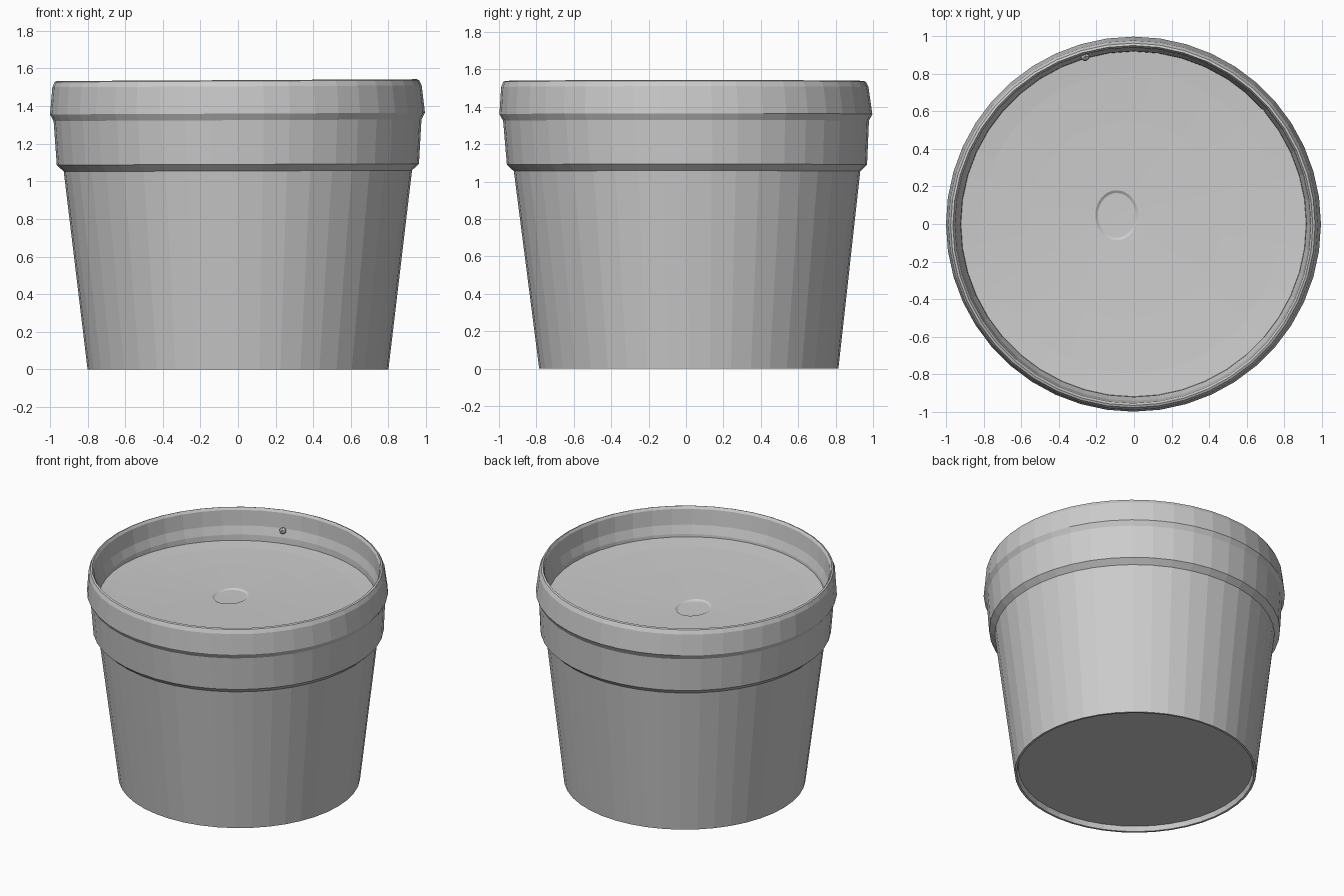
import bpy, bmesh, math
from mathutils import Vector

cube = bpy.data.objects.get("Cube")
if cube:
    bpy.data.objects.remove(cube, do_unlink=True)

SIDES = 44


def make_material(name, colour):
    mat = bpy.data.materials.new(name)
    mat.use_nodes = True
    mat.diffuse_color = colour
    mat.node_tree.nodes["Principled BSDF"].inputs["Base Color"].default_value = colour
    return mat


grey = make_material("plain grey", (0.6, 0.6, 0.6, 1))


def add_object(name, bm):
    mesh = bpy.data.meshes.new(name)
    bm.to_mesh(mesh)
    bm.free()
    mesh.materials.append(grey)
    obj = bpy.data.objects.new(name, mesh)
    bpy.context.collection.objects.link(obj)
    return obj


def bridge(bm, rings):
    """Join neighbouring rings of points; a one-point ring closes the surface."""
    rings = [[bm.verts.new(p) for p in ring] for ring in rings]
    for a, b in zip(rings, rings[1:]):
        for i in range(SIDES):
            j = (i + 1) % SIDES
            corners = [a[i % len(a)], a[j % len(a)], b[j % len(b)], b[i % len(b)]]
            bm.faces.new(list(dict.fromkeys(corners)))
    bmesh.ops.recalc_face_normals(bm, faces=bm.faces)


def ellipse(rx, ry, z, cx=0, cy=0):
    if rx == 0:
        return [Vector((cx, cy, z))]
    angles = [math.tau * i / SIDES for i in range(SIDES)]
    return [Vector((cx + rx * math.cos(a), cy + ry * math.sin(a), z)) for a in angles]


def lean(bm):
    """The hand-made pot leans slightly and its rim is a little uneven."""
    for v in bm.verts:
        t = v.co.z / 1.54
        v.co.z += 0.005 * v.co.x * t
        v.co.x -= 0.006 * t ** 6
        v.co.y += 0.015 - 0.012 * t - 0.011 * t ** 6


# Pot wall: recessed underside, tapered body, two collars, thin lip, inner wall
bm = bmesh.new()
profile = [(0, 0.035), (0.775, 0.035), (0.785, 0.0), (0.80, 0.0),
           (0.926, 1.055), (0.963, 1.09), (0.978, 1.325), (0.997, 1.36),
           (0.982, 1.505), (0.969, 1.533), (0.957, 1.538), (0.946, 1.52),
           (0.938, 1.41), (0.920, 1.35), (0.915, 1.28)]
bridge(bm, [ellipse(r, r, z) for r, z in profile])
lean(bm)
add_object("pot", bm)

# Soil: gently dished and tilted, with a shallow oval dimple off centre
bm = bmesh.new()
hx, hy = -0.09, 0.045
edge = ellipse(0.918, 0.918, 1.32)
opening = ellipse(0.114, 0.133, 1.288, hx, hy)
rings = [[p.lerp(q, t) - Vector((0, 0, sag)) for p, q in zip(edge, opening)]
         for t, sag in ((0, 0), (0.15, 0.005), (0.5, 0.006), (1, 0))]
rings += [ellipse(0.100, 0.118, 1.279, hx, hy), ellipse(0, 0, 1.278, hx, hy)]
bridge(bm, rings)
for v in bm.verts:
    v.co.z -= 0.015 * v.co.y
lean(bm)
add_object("soil", bm)

# Small knob on the inside of the wall
bm = bmesh.new()
bmesh.ops.create_icosphere(bm, subdivisions=1, radius=0.026)
bmesh.ops.translate(bm, verts=bm.verts, vec=(-0.26, 0.89, 1.395))
add_object("wall_knob", bm)
